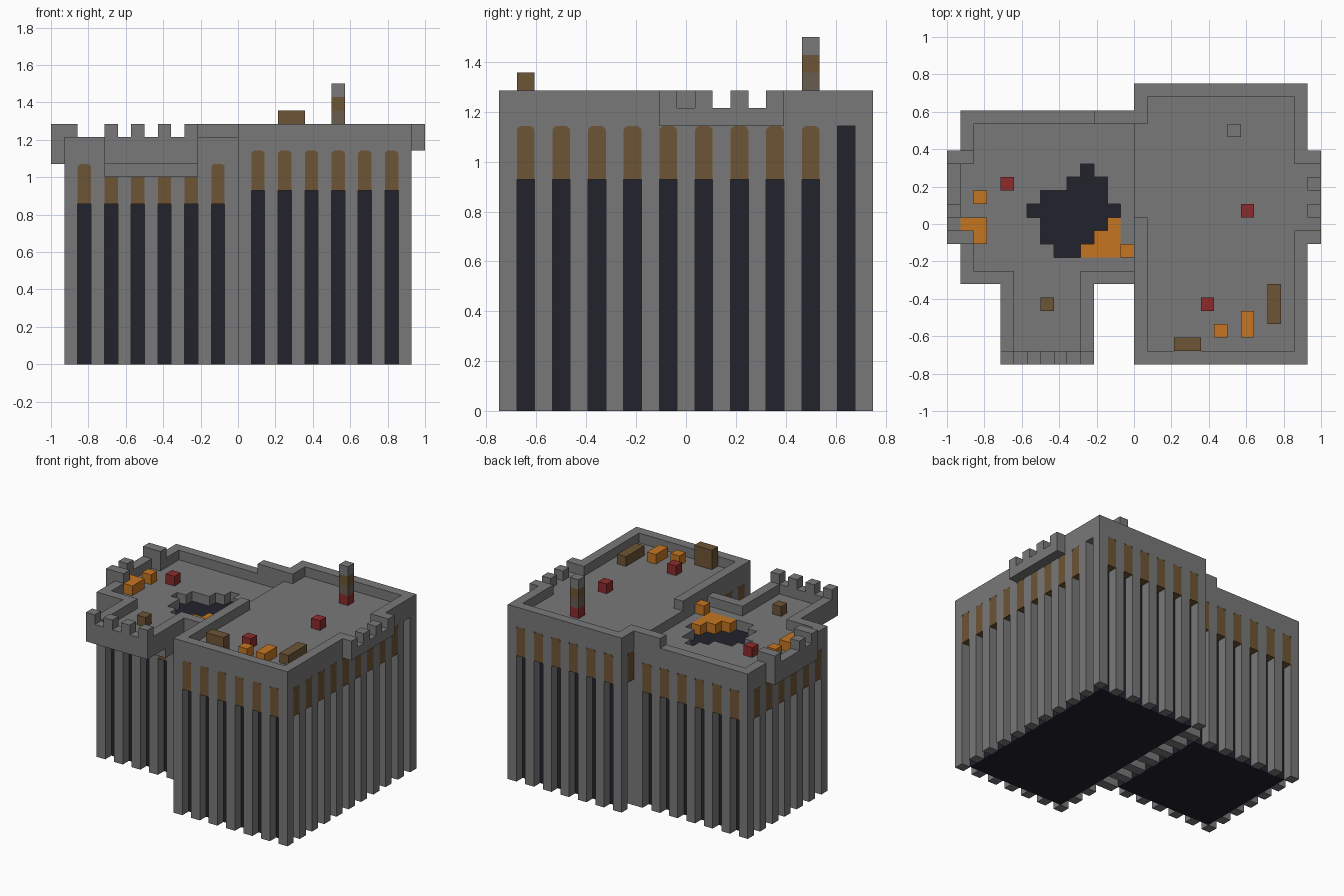
import bpy
import bmesh
from mathutils import Vector

cube = bpy.data.objects.get("Cube")
if cube:
    bpy.data.objects.remove(cube, do_unlink=True)

U = 1 / 14  # size of one block


def material(name, rgb):
    m = bpy.data.materials.new(name)
    m.use_nodes = True
    m.diffuse_color = (*rgb, 1)
    m.node_tree.nodes["Principled BSDF"].inputs["Base Color"].default_value = (*rgb, 1)
    return m


stone = material("grey stone", (0.19, 0.19, 0.19))
dark = material("dark interior", (0.016, 0.016, 0.027))
wood = material("brown wood", (0.155, 0.09, 0.036))
weathered = material("weathered wood", (0.14, 0.11, 0.08))
orange = material("orange", (0.56, 0.18, 0.016))
red = material("red", (0.27, 0.024, 0.025))


def place(i, j, k):
    return Vector(((i - 14) * U, (j - 10.5) * U, k * U))


def finish(name, bm, mat):
    bmesh.ops.recalc_face_normals(bm, faces=bm.faces[:])
    mesh = bpy.data.meshes.new(name)
    bm.to_mesh(mesh)
    bm.free()
    mesh.materials.append(mat)
    ob = bpy.data.objects.new(name, mesh)
    bpy.context.collection.objects.link(ob)


def blocks(name, mat, boxes):
    """Each box is (i0, i1, j0, j1, k0, k1) in block units."""
    bm = bmesh.new()
    for i0, i1, j0, j1, k0, k1 in boxes:
        lo, hi = place(i0, j0, k0), place(i1, j1, k1)
        verts = bmesh.ops.create_cube(bm, size=1)["verts"]
        bmesh.ops.scale(bm, vec=hi - lo, verts=verts)
        bmesh.ops.translate(bm, vec=(lo + hi) / 2, verts=verts)
    finish(name, bm, mat)


def cells(name, mat, spots, k, height=1):
    blocks(name, mat, [(i, i + 1, j, j + 1, k, k + height) for i, j in spots])


def tower(name, i0, i1, j0, j1, top, open_cells=()):
    """Dark core with a ring of pillars and arched shutters between them."""
    blocks(name + "_core", dark, [(i0 + 1, i1 - 1, j0 + 1, j1 - 1, 0, top)])
    ring = [(i, j) for i in range(i0, i1) for j in range(j0, j1)
            if i in (i0, i1 - 1) or j in (j0, j1 - 1)]
    gaps = [c for c in ring if (c[0] - i0 + c[1] - j0) % 2]
    cells(name + "_pillars", stone, [c for c in ring if c not in gaps], 0, top)
    gaps = [c for c in gaps if c not in open_cells]

    lintels = []
    bm = bmesh.new()
    arch = [(0, top - 3), (1, top - 3), (1, top - 0.22), (0.93, top - 0.1),
            (0.78, top), (0.22, top), (0.07, top - 0.1), (0, top - 0.22)]
    for i, j in gaps:
        along_x = j in (j0, j1 - 1)
        if along_x:
            lintels.append((i, i + 1, j + 0.05, j + 0.95, top - 0.5, top))
        else:
            lintels.append((i + 0.05, i + 0.95, j, j + 1, top - 0.5, top))
        rings = []
        for d in (0, 1):
            rings.append([bm.verts.new(place(i + a, j + d, k) if along_x
                                       else place(i + d, j + a, k)) for a, k in arch])
        n = len(arch)
        for r in rings:
            bm.faces.new(r)
        for v in range(n):
            w = (v + 1) % n
            bm.faces.new((rings[0][v], rings[0][w], rings[1][w], rings[1][v]))
    finish(name + "_shutters", bm, wood)
    blocks(name + "_lintels", stone, lintels)


# Two towers
tower("tall_tower", 14, 27, 0, 21, 16, [(26, 19)])
tower("low_tower", 1, 14, 6, 19, 15)

# Tall tower roof, parapet and side balcony
blocks("tall_roof", stone, [(14, 27, 0, 21, 16, 17)])
blocks("tall_parapet", stone, [
    (14, 27, 0, 1, 17, 18), (14, 27, 20, 21, 17, 18),
    (26, 27, 1, 10, 17, 18), (26, 27, 15, 20, 17, 18),
    (14, 15, 1, 11, 17, 18), (14, 15, 18, 20, 17, 18),
    (11, 14, 18, 19, 17, 18)])
blocks("tall_balcony", stone, [(27, 28, 9, 16, 16, 17)])
cells("tall_balcony_merlons", stone, [(27, j) for j in range(9, 16, 2)], 17)

# Low tower roof with a ragged hole: row -> first and last open column
hole = {8: (8, 13), 9: (7, 13), 10: (7, 13), 11: (6, 13),
        12: (7, 12), 13: (9, 12), 14: (10, 11)}
floor = [(1, 14, 6, 8, 15, 16), (1, 14, 15, 19, 15, 16)]
for j, (a, b) in hole.items():
    floor += [(1, a, j, j + 1, 15, 16), (b, 14, j, j + 1, 15, 16)]
blocks("low_roof", stone, floor)
blocks("low_parapet", stone, [
    (1, 14, 18, 19, 16, 17), (1, 2, 7, 10, 16, 17), (1, 2, 15, 18, 16, 17),
    (1, 5, 6, 7, 16, 17), (10, 14, 6, 7, 16, 17)])

# Low tower side balcony
blocks("low_balcony", stone, [(0, 1, 9, 16, 15, 17)])
blocks("low_balcony_merlons", stone, [
    (0, 2, 9, 10, 17, 18), (0, 1, 11, 12, 17, 18), (0, 2, 15, 16, 17, 18)])

# Front bay
blocks("front_bay", stone, [
    (4, 11, 0, 6, 15, 16), (4, 11, 0, 1, 16, 17),
    (4, 5, 1, 6, 16, 17), (10, 11, 1, 6, 16, 17)])
blocks("front_bay_corbel", stone, [(4, 11, 3, 6, 14, 15)])
cells("front_bay_merlons", stone, [(i, 0) for i in range(4, 11, 2)], 17)

# Fallen debris in the hole and rooftop crates
debris = [(12, 10)] + [(i, 9) for i in (11, 12)] + [(i, 8) for i in (10, 11, 12)]
cells("orange_debris", orange, debris, 15)
cells("low_orange_crates", orange, [(13, 8), (1, 10), (2, 10), (2, 9), (2, 12)], 16)
cells("tall_orange_crates", orange, [(20, 2), (22, 2), (22, 3)], 17)
cells("low_red_crate", red, [(4, 13)], 16)
cells("tall_red_crates", red, [(22, 11), (19, 4)], 17)
cells("bay_wood_crate", wood, [(7, 4)], 16)
blocks("tall_wood_crates", wood, [(24, 25, 3, 6, 17, 18), (17, 19, 1, 2, 17, 19)])

# Rooftop post, one colour per block
for k, (part, mat) in enumerate([("base", red), ("lower", weathered),
                                 ("upper", wood), ("cap", stone)]):
    cells("post_" + part, mat, [(21, 17)], 17 + k)
